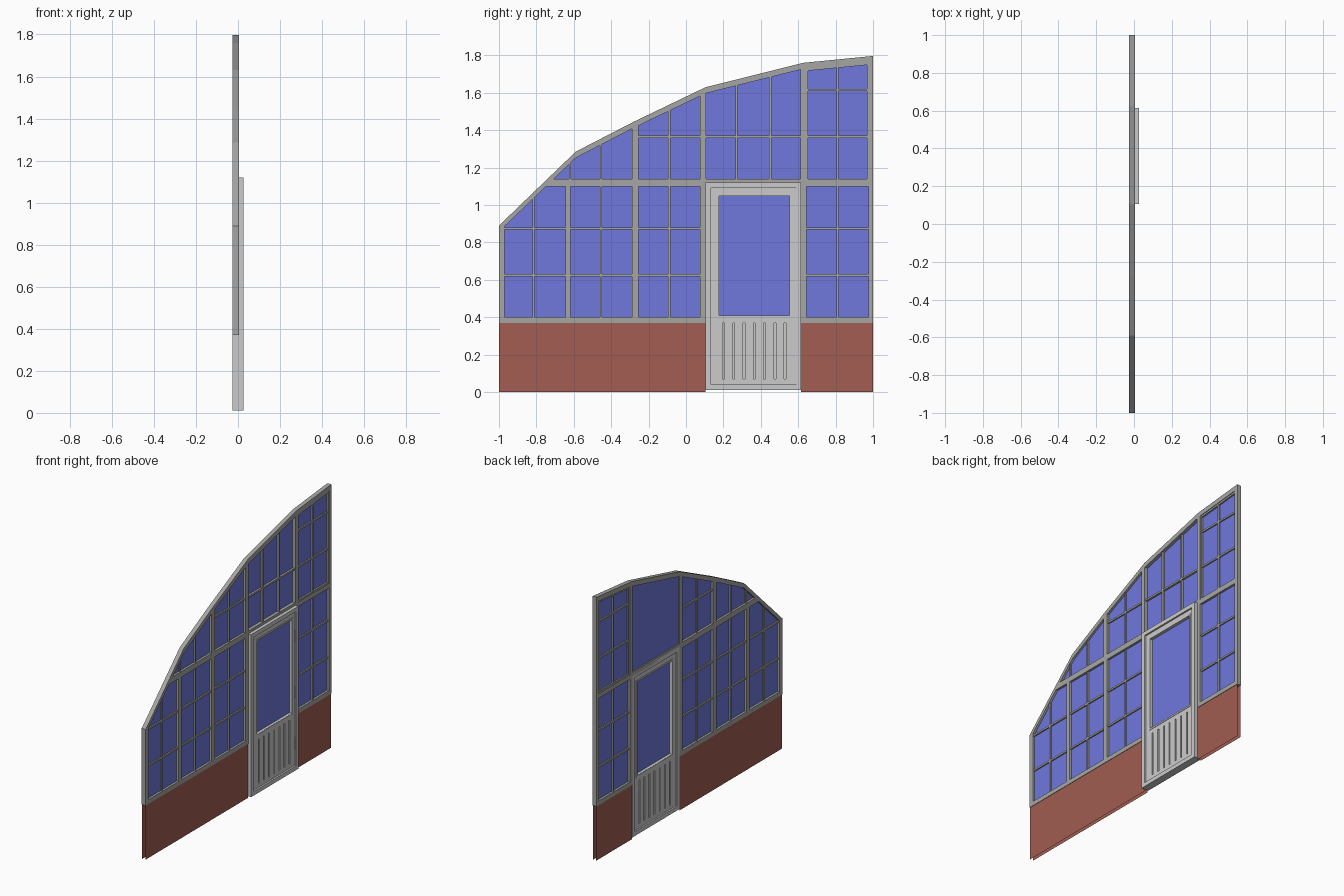
import bpy, bmesh

if "Cube" in bpy.data.objects:
    bpy.data.objects.remove(bpy.data.objects["Cube"])

def material(name, rgb):
    m = bpy.data.materials.new(name)
    m.diffuse_color = (*rgb, 1)
    m.use_nodes = True
    m.node_tree.nodes["Principled BSDF"].inputs["Base Color"].default_value = m.diffuse_color
    return m

GLASS = material("blue_glass", (0.16, 0.19, 0.72))
BRICK = material("red_brick", (0.36, 0.11, 0.085))
FRAME = material("frame_grey", (0.38, 0.38, 0.37))

# stepped roof line of the gable wall (y, z)
ROOF = [(-1, 0.89), (-0.59, 1.285), (-0.28, 1.445), (0.105, 1.63), (0.625, 1.76), (1, 1.797)]
XB, XF = -0.026, 0.004          # main frame depth
MB, MF = -0.02, -0.002          # glazing bar depth

def roof(y):
    for (a, za), (b, zb) in zip(ROOF, ROOF[1:]):
        if y <= b:
            return za + (zb - za) * (y - a) / (b - a)
    return ROOF[-1][1]

def build(name, prisms, mat=None):
    """Each prism is (yz outline, x0, x1); x0 == x1 gives a single sheet."""
    bm = bmesh.new()
    for pts, x0, x1 in prisms:
        f = bm.faces.new([bm.verts.new((x0, y, z)) for y, z in pts])
        if x0 != x1:
            ext = bmesh.ops.extrude_face_region(bm, geom=[f], use_keep_orig=True)
            vs = [g for g in ext["geom"] if isinstance(g, bmesh.types.BMVert)]
            bmesh.ops.translate(bm, verts=vs, vec=(x1 - x0, 0, 0))
    bmesh.ops.recalc_face_normals(bm, faces=bm.faces)
    me = bpy.data.meshes.new(name)
    bm.to_mesh(me)
    bm.free()
    ob = bpy.data.objects.new(name, me)
    bpy.context.collection.objects.link(ob)
    if mat:
        me.materials.append(mat)
    return ob

def rect(y0, y1, z0, z1, x0=XB, x1=XF):
    return ([(y0, z0), (y1, z0), (y1, z1), (y0, z1)], x0, x1)

def to_roof(y0, y1, z0, x0=XB, x1=XF, drop=0.015):
    return ([(y0, z0), (y1, z0), (y1, roof(y1) - drop), (y0, roof(y0) - drop)], x0, x1)

def ring(y0, y1, z0, z1, w, x0, x1):
    return [rect(y0, y0 + w, z0, z1, x0, x1), rect(y1 - w, y1, z0, z1, x0, x1),
            rect(y0 + w, y1 - w, z0, z0 + w, x0, x1), rect(y0 + w, y1 - w, z1 - w, z1, x0, x1)]

def under_roof(y0, y1, z0, x):
    tops = [y0] + [p[0] for p in ROOF if y0 < p[0] < y1] + [y1]
    return ([(y0, z0), (y1, z0)] + [(y, roof(y) - 0.015) for y in reversed(tops)], x, x)

# low brick wall: inner and outer skins either side of the door
SIDES = [(-1, 0.105), (0.615, 1)]
build("brick_wall", [rect(a, b, 0, 0.372, x, x) for a, b in SIDES for x in (-0.023, 0.001)], BRICK)

# roof edge trim
build("roof_edge", [([(a, za), (b, zb), (b, zb - 0.033), (a, za - 0.033)], XB, XF)
                    for (a, za), (b, zb) in zip(ROOF, ROOF[1:])], FRAME)

# sills and mid rails
build("sills", [rect(a, b, 0.37, 0.4) for a, b in SIDES], FRAME)
build("mid_rails", [([(-0.77, 1.1), (0.105, 1.1), (0.105, 1.138), (-0.73, 1.138)], XB, XF),
                    rect(0.105, 0.615, 1.11, 1.138), rect(0.615, 1, 1.1, 1.13)], FRAME)

# main posts
build("posts", [to_roof(a, b, 0.37, drop=0.005) for a, b in
                [(-1, -0.97), (-0.29, -0.255), (0.075, 0.108), (0.612, 0.643), (0.975, 1)]]
      + [rect(-0.645, -0.617, 0.4, 1.1)], FRAME)

# thin glazing bars
H = 0.006
bars = [to_roof(-0.815 - H, -0.815 + H, 0.4, MB, MF)]
bars += [to_roof(y - H, y + H, 0.4, MB, MF) for y in (-0.455, -0.09, 0.81)]
bars += [to_roof(-0.62 - H, -0.62 + H, 1.13, MB, MF)]
for z in (0.625, 0.875):
    bars += [rect(-0.98, 0.09, z - H, z + H, MB, MF), rect(0.63, 0.98, z - H, z + H, MB, MF)]
bars += [rect(-0.27, 0.09, 1.365 - H, 1.365 + H, MB, MF)]
bars += [rect(0.63, 0.98, z - H, z + H, MB, MF) for z in (1.365, 1.615)]
build("glazing_bars", bars, FRAME)

# bars over the door sit on the outer side of the glass only
build("transom_bars", [to_roof(y - H, y + H, 1.13, -0.016, MF) for y in (0.27, 0.45)]
      + [rect(0.1, 0.62, 1.365 - H, 1.365 + H, -0.016, MF)], FRAME)

# opening sash at the upper right
def sash_side(y):
    return to_roof(y, y + 0.011, 1.13, MB, 0.0, 0.04)
build("upper_sash", [sash_side(0.64), sash_side(0.967), rect(0.64, 0.978, 1.127, 1.14, MB, 0.0),
      ([(0.64, roof(0.64) - 0.045), (0.978, roof(0.978) - 0.045),
        (0.978, roof(0.978) - 0.03), (0.64, roof(0.64) - 0.03)], MB, 0.0)], FRAME)

# glass sheets
build("wall_glass", [under_roof(-0.985, 0.09, 0.385, -0.011),
                     under_roof(0.1, 0.62, 1.125, -0.018),
                     under_roof(0.63, 0.985, 0.385, -0.011)], GLASS)

# door casing
build("door_casing", ring(0.105, 0.615, 0.012, 1.12, 0.028, -0.026, 0.026))

# door leaf: stiles and rails around the pane and the boarded panel
D0, D1 = -0.019, 0.018
build("door_leaf", [rect(0.136, 0.175, 0.043, 1.089, D0, D1), rect(0.555, 0.594, 0.043, 1.089, D0, D1),
                    rect(0.175, 0.555, 1.05, 1.089, D0, D1), rect(0.175, 0.555, 0.37, 0.41, D0, D1),
                    rect(0.175, 0.555, 0.043, 0.07, D0, D1)])
build("door_stop", ring(0.13, 0.6, 0.036, 1.096, 0.02, -0.012, 0.011))

# raised bead round the door pane
build("pane_bead", ring(0.166, 0.564, 0.398, 1.06, 0.011, D0 - 0.003, D1 + 0.003))
build("door_glass", [rect(0.17, 0.56, 0.4, 1.055, 0, 0)], GLASS)

# boarded lower panel: boards on a thin core, gaps form the grooves
grooves = [0.2 + i * 0.055 for i in range(7)]
edges = [0.17] + [g + s for g in grooves for s in (-0.005, 0.005)] + [0.56]
build("door_boards", [rect(edges[i], edges[i + 1], 0.068, 0.372, D0, D1) for i in range(0, len(edges), 2)])
build("door_panel_core", [rect(0.17, 0.56, 0.066, 0.374, -0.008, 0.007)])

# hinges
build("hinges", [rect(0.582, 0.592, z, z + 0.09, D1 - 0.002, D1 + 0.004) for z in (0.15, 0.5, 0.88)])
